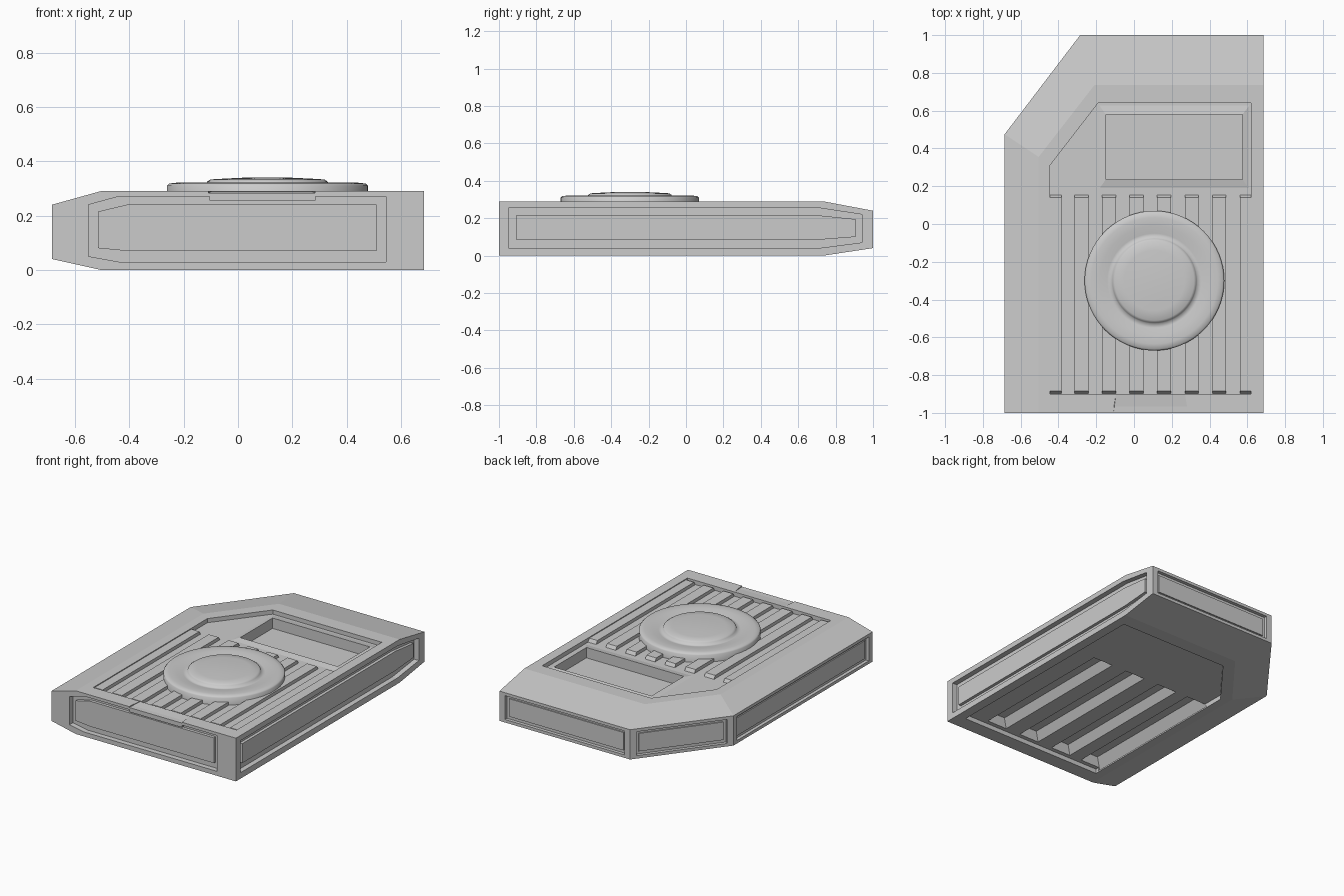
import bpy, bmesh, math
from mathutils import Vector

if "Cube" in bpy.data.objects:
    bpy.data.objects.remove(bpy.data.objects["Cube"])


def loft(name, a, b):
    """Closed solid between two matching 3D loops."""
    bm = bmesh.new()
    va = [bm.verts.new(p) for p in a]
    vb = [bm.verts.new(p) for p in b]
    n = len(a)
    bm.faces.new(va[::-1])
    bm.faces.new(vb)
    for i in range(n):
        j = (i + 1) % n
        bm.faces.new((va[i], va[j], vb[j], vb[i]))
    return finish(name, bm)


def finish(name, bm):
    bmesh.ops.recalc_face_normals(bm, faces=bm.faces)
    me = bpy.data.meshes.new(name)
    bm.to_mesh(me)
    bm.free()
    ob = bpy.data.objects.new(name, me)
    bpy.context.collection.objects.link(ob)
    return ob


def flat(pts, z):
    return [(x, y, z) for x, y in pts]


def rect(x0, x1, y0, y1):
    return [(x0, y0), (x1, y0), (x1, y1), (x0, y1)]


def slab(name, pts, z0, z1):
    return loft(name, flat(pts, z0), flat(pts, z1))


def cut(target, cutter):
    cutter.hide_render = True
    m = target.modifiers.new("cut", 'BOOLEAN')
    m.operation = 'DIFFERENCE'
    m.solver = 'EXACT'
    m.object = cutter
    bpy.context.view_layer.objects.active = target
    bpy.ops.object.modifier_apply(modifier=m.name)
    bpy.data.objects.remove(cutter)


# Case body: bevelled towards the left and back, flat at the front and right
outer = [(-.685, -1), (.685, -1), (.685, 1), (-.285, 1), (-.685, .475)]
inner = [(-.505, -1), (.685, -1), (.685, .735), (-.21, .735), (-.505, .355)]
bm = bmesh.new()
rings = [[bm.verts.new(p) for p in flat(pl, z)]
         for pl, z in ((inner, 0), (outer, .04), (outer, .24), (inner, .29))]
bm.faces.new(rings[0][::-1])
bm.faces.new(rings[3])
for i in (0, 1):
    bm.faces.new([rings[k][i] for k in (3, 2, 1, 0)] + [rings[k][i + 1] for k in range(4)])
for i in (2, 3, 4):
    j = (i + 1) % 5
    for k in range(3):
        bm.faces.new((rings[k][i], rings[k][j], rings[k + 1][j], rings[k + 1][i]))
body = finish("case_body", bm)

# Recessed fields on top and bottom
field = [(-.445, -.9), (.62, -.9), (.62, .64), (-.19, .64), (-.445, .31)]
cut(body, slab("top_cut", field, .262, .4))
cut(body, slab("bottom_cut", field, -.1, .03))

# Shallow front notch: floor slopes up to the rim
notch = [(-1.05, .284), (-.965, .284), (-.903, .2895), (-.903, .4), (-1.05, .4)]
cut(body, loft("notch_cut",
               [(-.112 + .17 * max(0, y + 1), y, z) for y, z in notch],
               [(.287 - .17 * max(0, y + 1), y, z) for y, z in notch]))

# Window with a gently sloped bezel
window = rect(-.15, .575, .235, .58)
bezel = loft("window_bezel", flat(rect(-.19, .618, .178, .638), .26), flat(window, .27))
cut(bezel, slab("bezel_cut", rect(-.149, .574, .236, .579), .2, .4))
cut(body, slab("window_cut", window, .2, .4))

# Long tapered grooves in the underside
for x in (-.44, -.2, .06, .32):
    cut(body, loft("groove_cut", flat(rect(x - .02, x + .15, -.88, .175), .01),
                   flat(rect(x + .025, x + .115, -.85, .12), .085)))


# Side panels: a sunken frame with a raised plate inside
def side_panel(name, p, q, frame, plate, depth, top):
    p, q = Vector((*p, 0)), Vector((*q, 0))
    d = (q - p).normalized()
    n = Vector((d.y, -d.x, 0))

    def loop(prof, dist):
        return [p + d * t + Vector((0, 0, z)) - n * dist for t, z in prof]
    cut(body, loft("frame_cut", loop(frame, depth), loop(frame, -.1)))
    loft(name, loop(plate, depth + .005), loop(plate, top))


front_frame = [(.135, .05), (.245, .03), (1.23, .03), (1.23, .27), (.97, .27), (.97, .255),
               (.58, .255), (.58, .27), (.245, .27), (.135, .24)]
front_plate = [(.17, .08), (.275, .07), (1.195, .07), (1.195, .24), (.275, .24), (.17, .215)]
right_frame = [(.05, .04), (1.71, .04), (1.94, .07), (1.94, .22), (1.71, .255), (.05, .255)]
right_plate = [(.09, .085), (1.71, .085), (1.905, .1), (1.905, .195), (1.71, .215), (.09, .215)]
side_panel("front_panel", outer[0], outer[1], front_frame, front_plate, .035, .015)
side_panel("right_panel", outer[1], outer[2], right_frame, right_plate, .035, .015)
for name, i in (("back_panel", 2), ("corner_panel", 3), ("left_panel", 4)):
    p, q = outer[i], outer[(i + 1) % 5]
    L = math.dist(p, q)
    side_panel(name, p, q, rect(.04, L - .04, .06, .22), rect(.06, L - .06, .08, .2), .022, .014)

# Raised ribs with sloped ends on the top field
ribs = [(-.445, -.385)] + [(-.315 + .146 * i, -.242 + .146 * i) for i in range(6)] + [(.56, .62)]
for i, (x0, x1) in enumerate(ribs):
    loft(f"rib_{i + 1}", flat(rect(x0, x1, -.9, .155), .258),
         flat(rect(x0, x1, -.885, .14), .284))

# Round disc: soft outer ring, valley and low dome, smooth shaded
profile = [(.37, .25), (.37, .31), (.362, .318), (.335, .321), (.29, .32), (.25, .312), (.228, .31),
           (.222, .325), (.21, .333), (.16, .336), (.10, .339), (.04, .341)]
N = 64
bm = bmesh.new()
prev = None
for r, z in profile:
    ring = [bm.verts.new((.108 + r * math.cos(2 * math.pi * k / N),
                          -.3 + r * math.sin(2 * math.pi * k / N), z)) for k in range(N)]
    if prev:
        for k in range(N):
            j = (k + 1) % N
            bm.faces.new((prev[k], prev[j], ring[j], ring[k]))
    else:
        bm.faces.new(ring[::-1])
    prev = ring
bm.faces.new(prev)
for f in bm.faces:
    f.smooth = f.calc_center_median().z > .26
finish("round_disc", bm)
